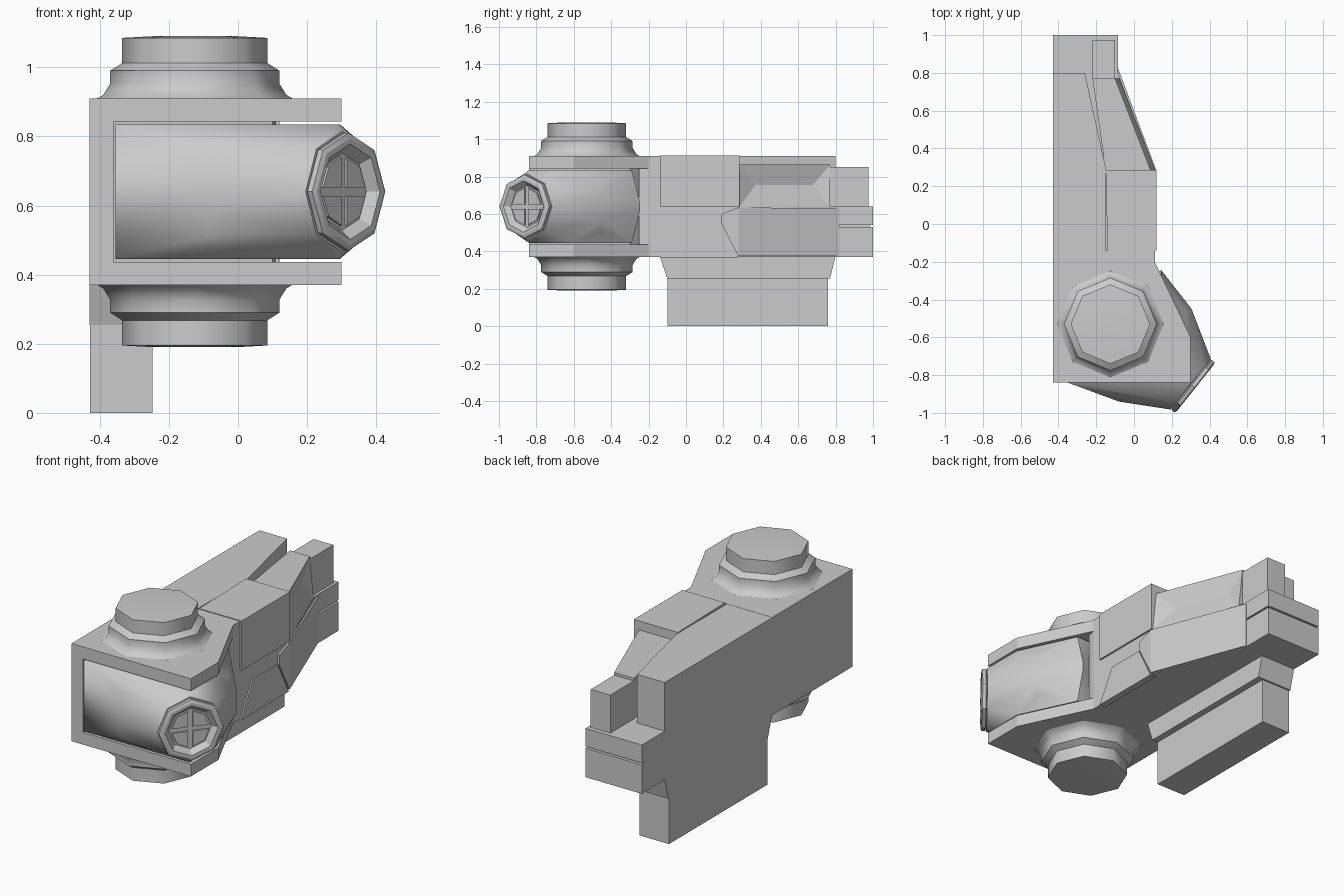
import bpy, bmesh
from math import sin, cos, pi, radians
from mathutils import Matrix, Vector

if "Cube" in bpy.data.objects:
    bpy.data.objects.remove(bpy.data.objects["Cube"])


def finish(name, bm, angle=None):
    bmesh.ops.recalc_face_normals(bm, faces=bm.faces)
    me = bpy.data.meshes.new(name)
    bm.to_mesh(me)
    bm.free()
    if angle:
        me.polygons.foreach_set("use_smooth", [True] * len(me.polygons))
        me.set_sharp_from_angle(angle=radians(angle))
    ob = bpy.data.objects.new(name, me)
    bpy.context.collection.objects.link(ob)
    return ob


def prism(name, pts, lo, hi, axis='z', warp=None, frame=None):
    """Extrude a polygon: (x, y) along z, or (y, z) along x."""
    bm = bmesh.new()
    put = (lambda p, h: Vector((p[0], p[1], h))) if axis == 'z' else (lambda p, h: Vector((h, p[0], p[1])))
    a = [bm.verts.new(put(p, lo)) for p in pts]
    b = [bm.verts.new(put(p, hi)) for p in pts]
    bm.faces.new(a)
    bm.faces.new(b)
    for i in range(len(pts)):
        j = (i + 1) % len(pts)
        bm.faces.new((a[i], a[j], b[j], b[i]))
    for v in bm.verts:
        if warp:
            v.co.x += warp(v.co.y)
        if frame:
            v.co = frame @ v.co
    return finish(name, bm)


def box(name, x0, x1, y0, y1, z0, z1):
    return prism(name, [(x0, y0), (x1, y0), (x1, y1), (x0, y1)], z0, z1)


def lathe(name, profile, frame, angle):
    """Eight-sided revolve of (radius, height) pairs, closed at both ends."""
    bm = bmesh.new()
    rings = [[bm.verts.new(frame @ Vector((r * cos(k * pi / 4), r * sin(k * pi / 4), h)))
              for k in range(8)] for r, h in profile]
    for p, q in zip(rings, rings[1:]):
        for k in range(8):
            m = (k + 1) % 8
            bm.faces.new((p[k], p[m], q[m], q[k]))
    bm.faces.new(rings[0])
    bm.faces.new(rings[-1])
    return finish(name, bm, angle)


MID = 0.64

# Main wall and core
prism("body_wall", [(-.43, -.84), (-.36, -.84), (-.36, -.3), (.10, -.25), (.11, -.2), (.11, -.14),
                    (-.15, -.14), (-.15, .3), (-.26, .8), (-.43, .8)], .371, .909)

# Head plates above and below the turret, with stepped octagonal caps
head = [(-.43, -.84), (.30, -.84), (.30, -.6), (.11, -.2), (.11, -.14), (-.43, -.14)]
cap = [(.29, .265), (.265, .28), (.245, .312), (.245, .35), (.21, .372), (.21, .445), (.12, .45)]
for side, s in (("upper", 1), ("lower", -1)):
    prism(side + "_head_plate", head, MID + s * .203, MID + s * .27)
    lathe(side + "_cap", cap, Matrix.Translation((-.125, -.53, MID)) @ Matrix.Diagonal((1, 1, s, 1)), 50)

# Lens frame: local z points out of the corner
n = Vector((.78, -.62, 0)).normalized()
u = Vector((-n.y, n.x, 0))
lens = Matrix(((u.x, 0, n.x, .325), (u.y, 0, n.y, -.868), (0, 1, 0, MID), (0, 0, 0, 1)))

# Bulging turret: hull between the window outline and the lens seat
bm = bmesh.new()
for s in (-1, 1):
    for x, y, dz in [(-.355, -.838, .195), (.29, -.838, .195), (.295, -.61, .195), (.145, -.29, .195),
                     (-.355, -.4, .195), (.05, -.29, .195),
                     (-.08, -.905, .13), (-.08, -.94, .05), (.27, -.46, .13), (.305, -.45, .07),
                     (.145, -.245, .02)]:
        bm.verts.new((x, y, MID + s * dz))
for k in range(8):
    bm.verts.new(lens @ Vector((.17 * cos(k * pi / 4), .175 * sin(k * pi / 4), -.03)))
res = bmesh.ops.convex_hull(bm, input=bm.verts)
bmesh.ops.delete(bm, geom=[v for v in bm.verts if not v.link_faces], context='VERTS')
finish("turret", bm, 35)

# Lens ring with recessed bowl and four window segments
lathe("lens_ring", [(.15, -.06), (.158, -.032), (.17, -.024), (.17, -.006), (.155, 0), (.138, 0),
                    (.112, -.03), (.112, -.04)], lens, 20)
for k in range(4):
    pts = [(.012, .012), (.098, .012), (.072, .072), (.012, .098)]
    prism("lens_segment", pts, -.05, -.022, frame=lens @ Matrix.Rotation(k * pi / 2, 4, 'Z'))


# Lower arm hull and its raised side panels
def side(y):
    return .11 - max(0, y - .28) * .375


prism("lower_arm", [(-.43, -.14), (.11, -.14), (.11, .28), (-.085, .8), (-.43, .8)], .37, .64)
prism("front_side_panel", [(-.14, .365), (-.04, .55), (.18, .55), (.275, .365)], -.03, .008, 'x', side)
prism("middle_side_panel", [(.19, .60), (.28, .635), (.28, .375), (.19, .545)], -.03, .01, 'x', side)
prism("rear_side_panel", [(.28, .635), (.82, .63), (.82, .375), (.28, .375)], -.03, .01, 'x', side)

# Upper arm block
prism("upper_arm_block", [(-.14, -.14), (.12, -.14), (.12, .285), (-.15, .285)], .64, .914)

# Tapering upper arm with a sunken V panel on its outer side
bm = bmesh.new()
co = [(-.15, .28, .63), (.115, .28, .63), (.09, .28, .865), (-.15, .28, .865),
      (-.22, .77, .63), (-.075, .77, .63), (-.10, .77, .865), (-.22, .77, .865),
      (.03, .37, .755), (-.085, .68, .755)]
v = [bm.verts.new(c) for c in co]
for f in [(0, 1, 2, 3), (4, 5, 6, 7), (0, 3, 7, 4), (3, 2, 6, 7), (0, 1, 5, 4),
          (1, 2, 8), (5, 6, 9), (2, 6, 9, 8), (1, 5, 9, 8)]:
    bm.faces.new([v[i] for i in f])
finish("tapered_upper_arm", bm)

# Rear end blocks
box("rear_upper_block", -.22, -.10, .765, .975, .62, .85)
box("rear_core", -.43, -.10, .79, .98, .38, .63)
box("rear_top_slab", -.43, -.085, .80, 1.0, .54, .64)
box("rear_bottom_slab", -.43, -.085, .80, 1.0, .37, .53)

# Underside rail and hanging grip
prism("under_rail", [(-.14, .375), (-.10, .255), (.77, .255), (.80, .375)], -.43, -.21, 'x')
box("grip", -.428, -.247, -.10, .76, 0, .26)
